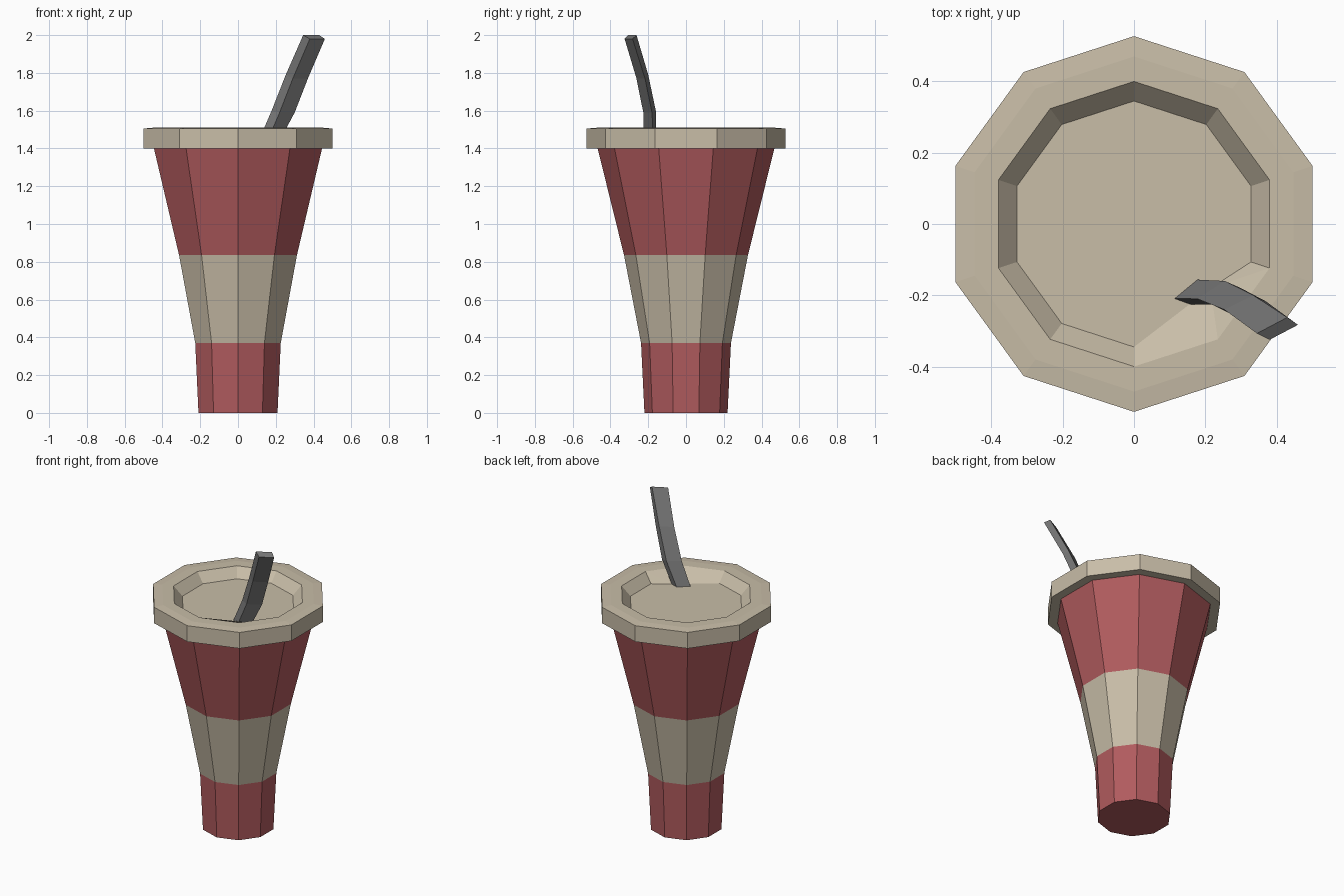
import bpy, bmesh, math
from mathutils import Vector

cube = bpy.data.objects.get("Cube")
if cube:
    bpy.data.objects.remove(cube, do_unlink=True)

SIDES = 10


def material(name, rgb):
    m = bpy.data.materials.new(name)
    m.use_nodes = True
    m.diffuse_color = (*rgb, 1)
    bsdf = next(n for n in m.node_tree.nodes if n.type == 'BSDF_PRINCIPLED')
    bsdf.inputs["Base Color"].default_value = (*rgb, 1)
    bsdf.inputs["Roughness"].default_value = 0.9
    return m


red = material("faded red", (0.44, 0.105, 0.112))
cream = material("cream", (0.58, 0.51, 0.39))
grey = material("straw grey", (0.18, 0.18, 0.18))


def decagon(radius, z):
    """Ring of points with one corner pointing to the back."""
    angles = [math.pi / 2 + math.tau * i / SIDES for i in range(SIDES)]
    return [Vector((radius * math.cos(a), radius * math.sin(a), z)) for a in angles]


def loft(name, rings, mats, edit=None):
    """Skin a stack of rings, cap both ends, and make a flat-shaded object."""
    bm = bmesh.new()
    rows = [[bm.verts.new(p) for p in ring] for ring in rings]
    n = len(rows[0])
    for low, high in zip(rows, rows[1:]):
        for i in range(n):
            j = (i + 1) % n
            bm.faces.new((low[i], low[j], high[j], high[i]))
    bm.faces.new(rows[0][::-1])
    bm.faces.new(rows[-1])
    if edit:
        edit(bm, rows)
    bmesh.ops.recalc_face_normals(bm, faces=bm.faces)
    mesh = bpy.data.meshes.new(name)
    bm.to_mesh(mesh)
    bm.free()
    for m in mats:
        mesh.materials.append(m)
    obj = bpy.data.objects.new(name, mesh)
    bpy.context.collection.objects.link(obj)
    return obj


# Tapered cup with a cream band around the middle
BAND_LOW, BAND_HIGH = 0.37, 0.835
cup = loft("cup_body", [decagon(r, z) for r, z in
           ((0.22, 0), (0.238, BAND_LOW), (0.328, BAND_HIGH), (0.469, 1.405))],
           [red, cream])
for face in cup.data.polygons:
    face.material_index = int(BAND_LOW < face.center.z < BAND_HIGH)


# Lid with a sunken top, pushed in where the straw goes through
def dent(bm, rows):
    rim, floor = rows[-2], rows[-1]
    k = min(range(SIDES), key=lambda i: (floor[i].co.xy - Vector((0.2, -0.28))).length)
    floor[k].co.xy = (0.215, -0.18)
    bmesh.ops.connect_verts(bm, verts=[rim[(k + 1) % SIDES], floor[k]])


loft("lid", [decagon(r, z) for r, z in
     ((0.527, 1.4), (0.527, 1.505), (0.47, 1.51), (0.4, 1.51), (0.345, 1.45))],
     [cream], dent)

# Bent square straw: each ring goes left, back, right, front
straw_rings = [
    [(0.109, -0.209, 1.44), (0.173, -0.156, 1.44), (0.22, -0.173, 1.44), (0.156, -0.226, 1.44)],
    [(0.178, -0.21, 1.6), (0.255, -0.16, 1.6), (0.30, -0.18, 1.59), (0.22, -0.226, 1.59)],
    [(0.253, -0.24, 1.79), (0.335, -0.2, 1.79), (0.37, -0.217, 1.77), (0.29, -0.262, 1.77)],
    [(0.345, -0.307, 2.0), (0.43, -0.262, 2.0), (0.46, -0.283, 1.98), (0.38, -0.325, 1.98)],
]
loft("straw", straw_rings, [grey])
